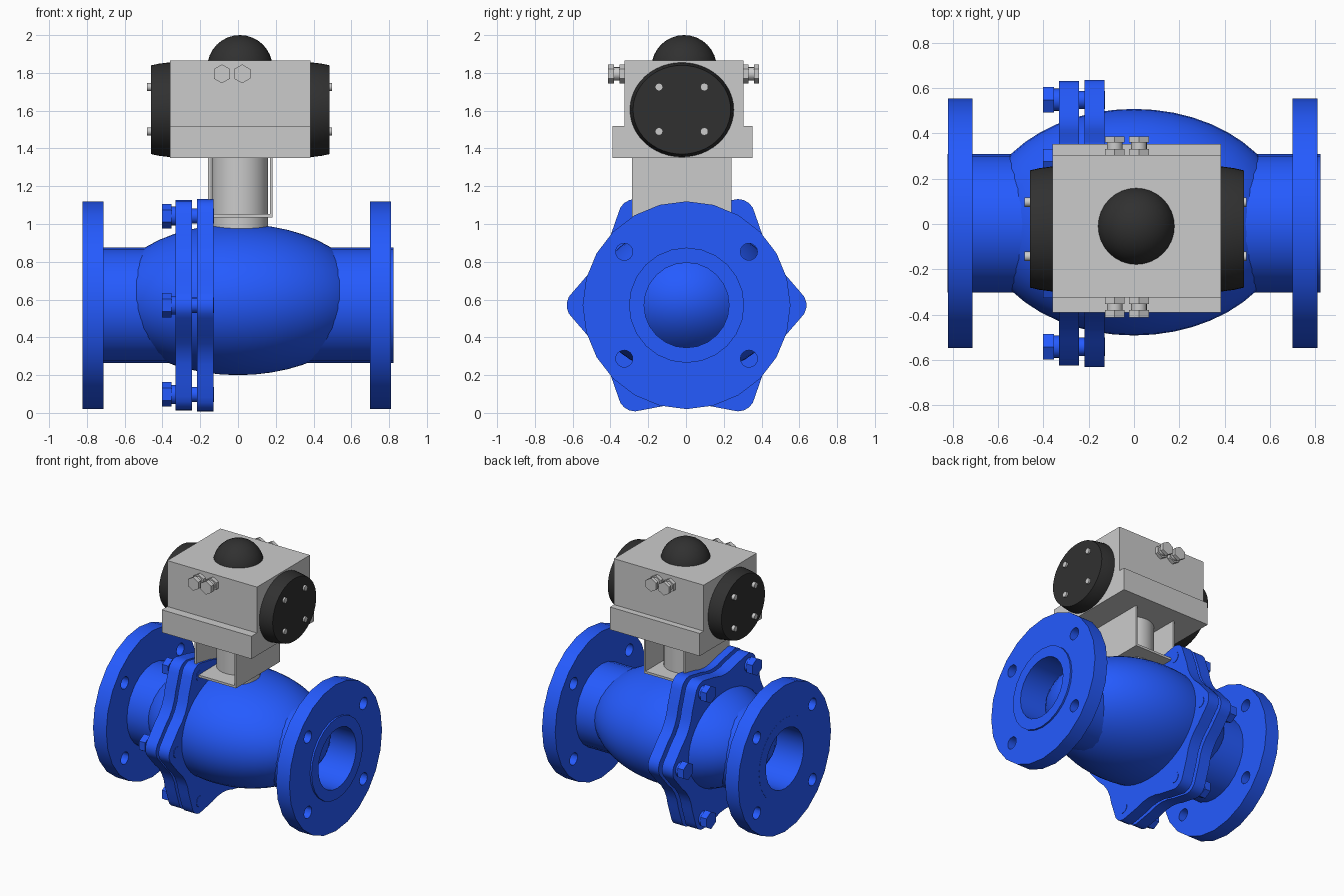
import bpy, bmesh, math
from mathutils import Vector

if "Cube" in bpy.data.objects:
    bpy.data.objects.remove(bpy.data.objects["Cube"])


def material(name, colour):
    m = bpy.data.materials.new(name)
    m.diffuse_color = (*colour, 1)
    m.use_nodes = True
    m.node_tree.nodes["Principled BSDF"].inputs["Base Color"].default_value = m.diffuse_color
    return m


BLUE = material("blue_paint", (0.018, 0.104, 1.0))
BLACK = material("black_plastic", (0.03, 0.03, 0.03))
CY, CZ = 0.003, 0.57          # pipe axis


def finish(name, bm, mat=None, angle=35):
    bmesh.ops.recalc_face_normals(bm, faces=bm.faces)
    me = bpy.data.meshes.new(name)
    bm.to_mesh(me)
    bm.free()
    ob = bpy.data.objects.new(name, me)
    bpy.context.collection.objects.link(ob)
    if mat:
        me.materials.append(mat)
    smooth(ob, angle)
    return ob


def smooth(ob, angle=35):
    bpy.ops.object.select_all(action='DESELECT')
    bpy.context.view_layer.objects.active = ob
    ob.select_set(True)
    bpy.ops.object.shade_smooth_by_angle(angle=math.radians(angle))


def lathe(name, profile, cy, cz, mat=None, n=24, sy=1.0, closed=False):
    """Revolve (x, radius) points around a line parallel to x."""
    bm = bmesh.new()
    rings = []
    for x, r in profile:
        rings.append([bm.verts.new((x, cy + sy * r * math.sin(2 * math.pi * i / n),
                                    cz + r * math.cos(2 * math.pi * i / n))) for i in range(n)])
    pairs = list(zip(rings, rings[1:]))
    if closed:
        pairs.append((rings[-1], rings[0]))
    else:
        bm.faces.new(rings[0])
        bm.faces.new(rings[-1])
    for a, b in pairs:
        for i in range(n):
            j = (i + 1) % n
            bm.faces.new((a[i], a[j], b[j], b[i]))
    return finish(name, bm, mat)


def prism(name, outline, axis, a, b, mat=None):
    """Extrude a 2D outline along x (y,z points), y (x,z) or z (x,y)."""
    bm = bmesh.new()

    def place(p, t):
        q = list(p)
        q.insert("xyz".index(axis), t)
        return Vector(q)
    lo = [bm.verts.new(place(p, a)) for p in outline]
    hi = [bm.verts.new(place(p, b)) for p in outline]
    n = len(outline)
    bm.faces.new(lo)
    bm.faces.new(hi)
    for i in range(n):
        j = (i + 1) % n
        bm.faces.new((lo[i], lo[j], hi[j], hi[i]))
    return finish(name, bm, mat)


def ring(u, v, r, n):
    return [(u + r * math.sin(2 * math.pi * i / n), v + r * math.cos(2 * math.pi * i / n))
            for i in range(n)]


def ball(name, centre, radii, mat, u=48, v=24):
    bm = bmesh.new()
    bmesh.ops.create_uvsphere(bm, u_segments=u, v_segments=v, radius=1)
    bmesh.ops.scale(bm, vec=radii, verts=bm.verts)
    bmesh.ops.translate(bm, vec=centre, verts=bm.verts)
    return finish(name, bm, mat)


# Valve body
ball("valve_body", (0, 0.008, 0.6), (0.68, 0.5, 0.4), BLUE)

# Pipe necks with end flanges and drilled bolt holes
for side, s, d in (("right", 1, 0.0), ("left", -1, 0.012)):
    prof = [(0.35, 0.225), (0.823, 0.225), (0.823, 0.305), (0.81 + d, 0.305),
            (0.81 + d, 0.55), (0.70 + d, 0.55), (0.70 + d, 0.305), (0.35, 0.305)]
    neck = lathe(side + "_pipe_flange", [(s * x, r) for x, r in prof], CY, CZ, BLUE, closed=True)
    for sy in (-1, 1):
        for sz in (-1, 1):
            cut = prism("hole_cutter", ring(CY + sy * 0.33, CZ + sz * 0.283, 0.045, 16),
                        'x', s * 0.6, s * 0.9)
            cut.hide_render = True
            mod = neck.modifiers.new("hole", 'BOOLEAN')
            mod.operation, mod.object, mod.solver = 'DIFFERENCE', cut, 'EXACT'
            bpy.context.view_layer.objects.active = neck
            bpy.ops.object.modifier_apply(modifier=mod.name)
            bpy.data.objects.remove(cut)
    smooth(neck)


# Six-lobed joint flanges
def lobed(scale):
    pts = []
    for k in range(6):
        t = math.radians(60 * k)
        c = (0.545 * math.cos(t), 0.545 * math.sin(t))
        for a in range(-50, 51, 20):
            b = t + math.radians(a)
            pts.append((c[0] + 0.09 * math.cos(b), c[1] + 0.09 * math.sin(b)))
        for a, r in ((17, 0.548), (23, 0.52), (30, 0.51), (37, 0.52), (43, 0.548)):
            b = t + math.radians(a)
            pts.append((r * math.cos(b), r * math.sin(b)))
    return [(CY + y * scale, CZ + z * scale) for y, z in pts]


prism("joint_flange_outer", lobed(0.99), 'x', -0.332, -0.243, BLUE)
prism("joint_flange_inner", lobed(1.0), 'x', -0.218, -0.13, BLUE)

# Joint bolts
for k in range(6):
    t = math.radians(60 * k)
    y, z = CY + 0.545 * math.cos(t), CZ + 0.545 * math.sin(t)
    prism(f"bolt_head_{k}", ring(y, z, 0.065, 6), 'x', -0.402, -0.352, BLUE)
    prism(f"bolt_washer_{k}", ring(y, z, 0.05, 16), 'x', -0.352, -0.33, BLUE)
    prism(f"bolt_shank_{k}", ring(y, z, 0.04, 16), 'x', -0.34, -0.127, BLUE)

# Stem and U-shaped mounting bracket
prism("stem", ring(0.01, -0.01, 0.15, 32), 'z', 0.9, 1.36)
prism("mounting_bracket", [(-0.16, 1.035), (0.183, 1.035), (0.183, 1.35), (0.169, 1.35),
                           (0.169, 1.052), (-0.146, 1.052), (-0.146, 1.35), (-0.16, 1.35)],
      'y', -0.285, 0.24)

# Actuator housing with stepped base
prism("actuator_housing", [(-0.39, 1.35), (0.352, 1.35), (0.352, 1.52), (0.305, 1.52),
                           (0.305, 1.865), (-0.325, 1.865), (-0.325, 1.52), (-0.39, 1.52)],
      'x', -0.36, 0.385)

# Oval end caps with screws
for side, s in (("right", 1), ("left", -1)):
    prof = [(0.36, 0.25), (0.38, 0.25), (0.43, 0.244), (0.472, 0.235), (0.472, 0.23)]
    lathe(side + "_end_cap", [(0.0125 + s * x, r) for x, r in prof], -0.022, 1.605,
          BLACK, n=48, sy=1.1)
    for i, (y, z) in enumerate([(y, z) for y in (-0.143, 0.097) for z in (1.49, 1.725)]):
        prism(f"{side}_cap_screw_{i}", ring(y, z, 0.021, 12), 'x',
              0.0075 + s * 0.46, 0.0075 + s * 0.49)

# Position indicator dome
ball("indicator_dome", (0.01, -0.01, 1.827), (0.173, 0.173, 0.173), BLACK, 32, 16)

# Air fittings on the front and back
for side, ys in (("front", (-0.32, -0.352, -0.38, -0.412)), ("back", (0.3, 0.33, 0.36, 0.386))):
    for i, x in enumerate((-0.085, 0.022)):
        prism(f"{side}_fitting_nut_{i}", ring(x, 1.795, 0.05, 6), 'y', ys[0], ys[1])
        prism(f"{side}_fitting_neck_{i}", ring(x, 1.795, 0.035, 16), 'y', ys[1], ys[2])
        prism(f"{side}_fitting_head_{i}", ring(x, 1.795, 0.05, 6), 'y', ys[2], ys[3])
